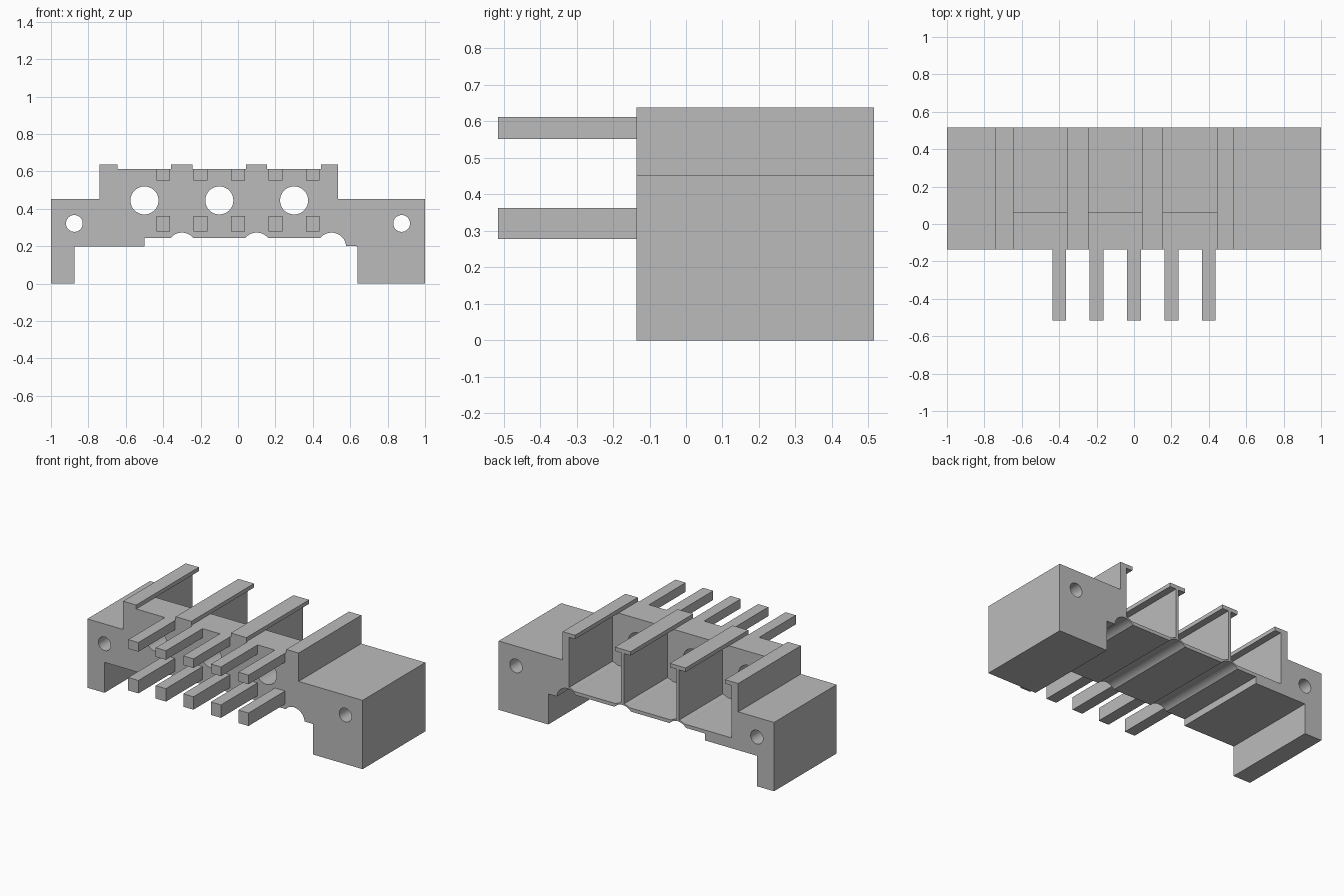
import bpy, bmesh
from math import sin, cos, radians

default = bpy.data.objects.get("Cube")
if default:
    bpy.data.objects.remove(default, do_unlink=True)

FRONT, BACK, WALL_BACK = -0.135, 0.515, 0.065
TOP, GROOVE_Z, GROOVE_R = 0.612, 0.195, 0.078

grey = bpy.data.materials.new("light_grey")
grey.use_nodes = True
colour = (0.5, 0.5, 0.5, 1)
grey.diffuse_color = colour
grey.node_tree.nodes["Principled BSDF"].inputs["Base Color"].default_value = colour


def extrude(name, outline, y0, y1):
    """Solid made from an x-z outline, extruded along y."""
    bm = bmesh.new()
    face = bm.faces.new([bm.verts.new((x, y0, z)) for x, z in outline])
    out = bmesh.ops.extrude_face_region(bm, geom=[face])
    verts = [v for v in out["geom"] if isinstance(v, bmesh.types.BMVert)]
    bmesh.ops.translate(bm, verts=verts, vec=(0, y1 - y0, 0))
    bmesh.ops.recalc_face_normals(bm, faces=bm.faces)
    mesh = bpy.data.meshes.new(name)
    bm.to_mesh(mesh)
    bm.free()
    mesh.materials.append(grey)
    obj = bpy.data.objects.new(name, mesh)
    bpy.context.collection.objects.link(obj)
    return obj


def box(name, x0, x1, z0, z1, y0, y1):
    return extrude(name, [(x0, z0), (x1, z0), (x1, z1), (x0, z1)], y0, y1)


def arc(x, z, r, a0, a1, steps):
    angles = [radians(a0 + (a1 - a0) * i / steps) for i in range(steps + 1)]
    return [(x + r * cos(a), z + r * sin(a)) for a in angles]


def cut(target, cutter):
    cutter.hide_render = True
    bpy.context.view_layer.objects.active = target
    mod = target.modifiers.new("cut", "BOOLEAN")
    mod.operation, mod.solver, mod.object = "DIFFERENCE", "EXACT", cutter
    bpy.ops.object.modifier_apply(modifier=mod.name)
    bpy.data.objects.remove(cutter, do_unlink=True)


# Body outline: narrow foot, grooved underside, wide foot, shoulders and tower
outline = [(-1, 0), (-0.875, 0), (-0.875, 0.2), (-0.5, 0.2), (-0.5, 0.245)]
for x, end in ((-0.3, 40), (0.1, 40), (0.5, 4)):
    outline += arc(x, GROOVE_Z, GROOVE_R, 140, end, 14)
outline += [(0.64, 0.2), (0.64, 0), (1, 0), (1, 0.452), (0.535, 0.452),
            (0.535, TOP), (-0.74, TOP), (-0.74, 0.452), (-1, 0.452)]
body = extrude("body", outline, FRONT, BACK)

# Three bays open to the back and top, floors rising over the grooves
for c in (-0.5, -0.1, 0.3):
    floor, shell = 0.268, 0.088
    bay = [(c - 0.19, 0.7), (c - 0.19, floor)]
    if c > -0.5:
        bay = bay[:1] + arc(c - 0.2, GROOVE_Z, shell, 83.5, 56, 6)
    bay += arc(c + 0.2, GROOVE_Z, shell, 124, 96.5, 6) + [(c + 0.19, 0.7)]
    cut(body, extrude("bay_cutter", bay, WALL_BACK, 0.6))
    cut(body, extrude("port_cutter", arc(c, 0.445, 0.075, 0, 352.5, 47), -0.2, 0.1))

# Screw holes through both shoulders
for x in (-0.875, 0.875):
    cut(body, extrude("screw_cutter", arc(x, 0.322, 0.045, 0, 348.75, 31), -0.2, 0.6))

bpy.ops.object.select_all(action="DESELECT")
body.select_set(True)
bpy.context.view_layer.objects.active = body
bpy.ops.object.shade_smooth_by_angle(angle=radians(25))

# Rails capping the bay walls, overhanging the bays
for i, (x0, x1) in enumerate(((-0.74, -0.645), (-0.358, -0.244),
                              (0.042, 0.156), (0.445, 0.535))):
    box(f"wall_rail_{i + 1}", x0, x1, TOP, 0.638, FRONT, BACK)

# Two rows of square pegs on the front
for row, z0, z1 in (("upper", 0.552, TOP), ("lower", 0.278, 0.363)):
    for i in range(5):
        x = -0.4 + 0.2 * i
        box(f"{row}_peg_{i + 1}", x - 0.037, x + 0.037, z0, z1, -0.515, FRONT)
